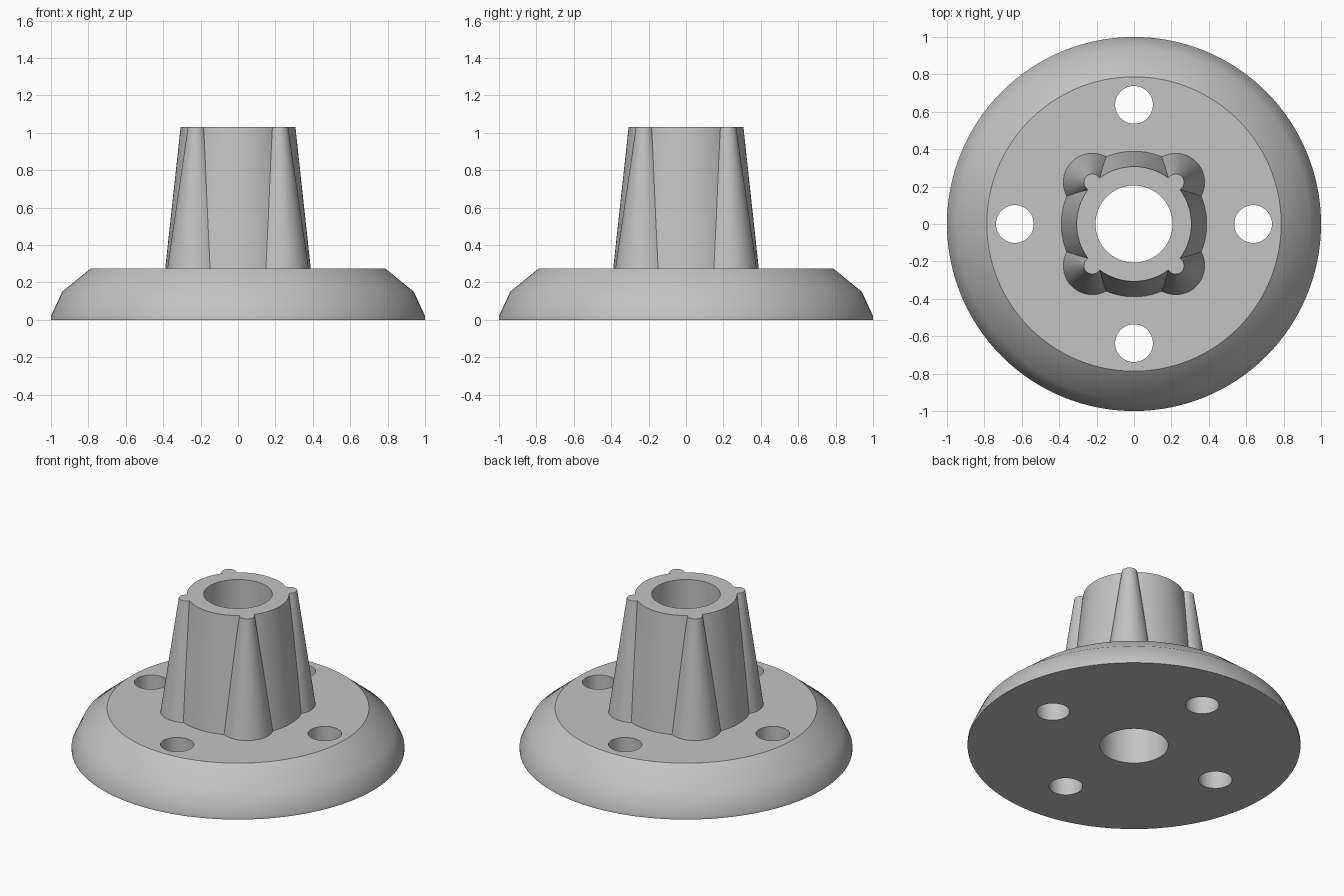
import bpy
import bmesh
import math

if "Cube" in bpy.data.objects:
    bpy.data.objects.remove(bpy.data.objects["Cube"], do_unlink=True)

FLANGE_TOP, HUB_TOP = 0.275, 1.03

grey = bpy.data.materials.new("plain grey")
grey.use_nodes = True
grey.diffuse_color = (0.55, 0.55, 0.55, 1)
grey.node_tree.nodes["Principled BSDF"].inputs["Base Color"].default_value = grey.diffuse_color


def make_object(name, bm):
    bmesh.ops.recalc_face_normals(bm, faces=bm.faces)
    mesh = bpy.data.meshes.new(name)
    bm.to_mesh(mesh)
    bm.free()
    mesh.materials.append(grey)
    obj = bpy.data.objects.new(name, mesh)
    bpy.context.collection.objects.link(obj)
    return obj


def lathe(name, profile, sides, x=0, y=0):
    """Capped solid of revolution from (radius, height) pairs."""
    bm = bmesh.new()
    rings = [[bm.verts.new((x + r * math.cos(math.tau * i / sides),
                            y + r * math.sin(math.tau * i / sides), z))
              for i in range(sides)] for r, z in profile]
    for low, high in zip(rings, rings[1:]):
        for i in range(sides):
            j = (i + 1) % sides
            bm.faces.new((low[i], low[j], high[j], high[i]))
    bm.faces.new(rings[0])
    bm.faces.new(rings[-1])
    return make_object(name, bm)


def combine(target, tool, operation):
    mod = target.modifiers.new(operation.title(), "BOOLEAN")
    mod.operation = operation
    mod.solver = "EXACT"
    mod.object = tool
    bpy.ops.object.select_all(action="DESELECT")
    bpy.context.view_layer.objects.active = target
    target.select_set(True)
    bpy.ops.object.modifier_apply(modifier=mod.name)
    bpy.data.objects.remove(tool, do_unlink=True)


# Round flange with a bevelled rim
body = lathe("flanged_hub", [(1, 0), (1, 0.02), (0.94, 0.15), (0.787, FLANGE_TOP)], 128)

# Tapered hub rising from the flange
combine(body, lathe("hub", [(0.403, 0.15), (0.389, FLANGE_TOP), (0.307, HUB_TOP)], 96), "UNION")

# Four conical ribs on the hub's diagonals
for sx in (-1, 1):
    for sy in (-1, 1):
        rib = lathe("rib", [(0.173, 0.15), (0.155, FLANGE_TOP), (0.045, HUB_TOP)],
                    48, 0.223 * sx, 0.223 * sy)
        combine(body, rib, "UNION")

# Central bore and four bolt holes
combine(body, lathe("bore", [(0.206, -0.2), (0.206, 1.2)], 64), "DIFFERENCE")
for x, y in ((1, 0), (0, 1), (-1, 0), (0, -1)):
    hole = lathe("bolt_hole", [(0.101, -0.2), (0.101, 0.5)], 48, 0.637 * x, 0.637 * y)
    combine(body, hole, "DIFFERENCE")

# Smooth curved walls, crisp rims
bpy.ops.object.shade_smooth_by_angle(angle=math.radians(30))
